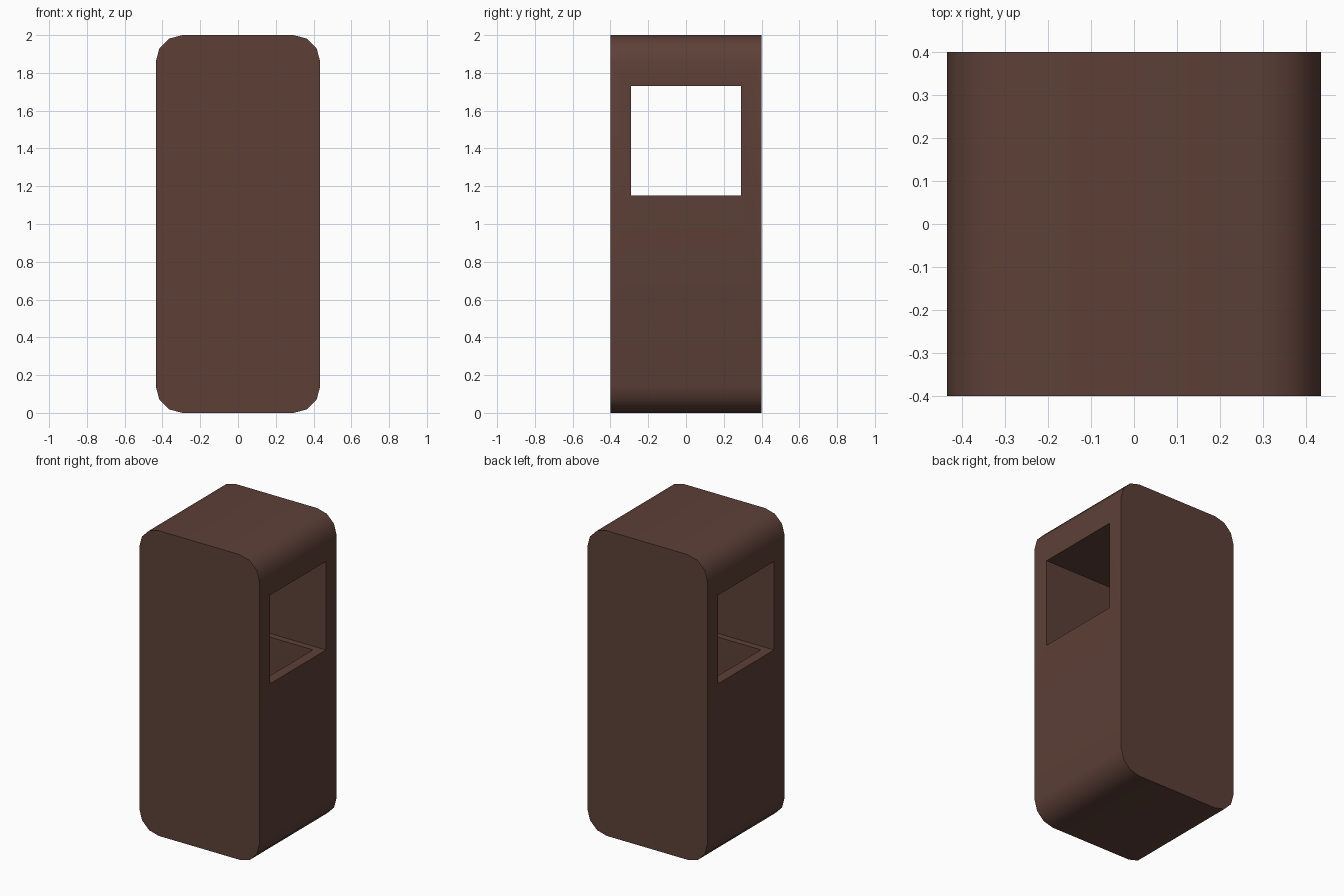
import bpy, bmesh, math

if "Cube" in bpy.data.objects:
    bpy.data.objects.remove(bpy.data.objects["Cube"])

HX, HY, H, R, SEG = 0.435, 0.40, 2.0, 0.14, 3

# Rounded upright profile in XZ, extruded along Y
profile = []
for i, (sx, top) in enumerate([(1, 1), (-1, 1), (-1, 0), (1, 0)]):
    cx, cz = sx * (HX - R), (H - R if top else R)
    for s in range(SEG + 1):
        a = math.pi / 2 * (i + s / SEG)
        profile.append((cx + R * math.cos(a), cz + R * math.sin(a)))

bm = bmesh.new()
face = bm.faces.new([bm.verts.new((x, -HY, z)) for x, z in profile])
ext = bmesh.ops.extrude_face_region(bm, geom=[face])
bmesh.ops.translate(bm, vec=(0, 2 * HY, 0),
                    verts=[g for g in ext["geom"] if isinstance(g, bmesh.types.BMVert)])
bmesh.ops.recalc_face_normals(bm, faces=bm.faces)
mesh = bpy.data.meshes.new("bin_body")
bm.to_mesh(mesh)
bm.free()
body = bpy.data.objects.new("bin_body", mesh)
bpy.context.collection.objects.link(body)


def cut_box(name, hx, hy, z0, z1):
    """Subtract a box from the body, then remove the cutter."""
    bpy.ops.mesh.primitive_cube_add(size=1, location=(0, 0, (z0 + z1) / 2))
    cutter = bpy.context.object
    cutter.name = name
    cutter.hide_render = True
    cutter.scale = (2 * hx, 2 * hy, z1 - z0)
    mod = body.modifiers.new(name, 'BOOLEAN')
    mod.operation, mod.solver, mod.object = 'DIFFERENCE', 'EXACT', cutter
    bpy.context.view_layer.objects.active = body
    bpy.ops.object.modifier_apply(modifier=mod.name)
    bpy.data.objects.remove(cutter)


# Opening through both sides, and the well below it
cut_box("opening_cutter", 0.6, 0.29, 1.15, 1.73)
cut_box("well_cutter", 0.37, 0.247, 0.12, 1.3)

# Brown finish, smooth rounded corners with sharp rims
mat = bpy.data.materials.new("brown")
mat.diffuse_color = (0.109, 0.051, 0.038, 1)
mat.use_nodes = True
mat.node_tree.nodes["Principled BSDF"].inputs["Base Color"].default_value = mat.diffuse_color
body.data.materials.clear()
body.data.materials.append(mat)
bpy.ops.object.select_all(action='DESELECT')
body.select_set(True)
bpy.context.view_layer.objects.active = body
bpy.ops.object.shade_smooth_by_angle(angle=math.radians(40))
